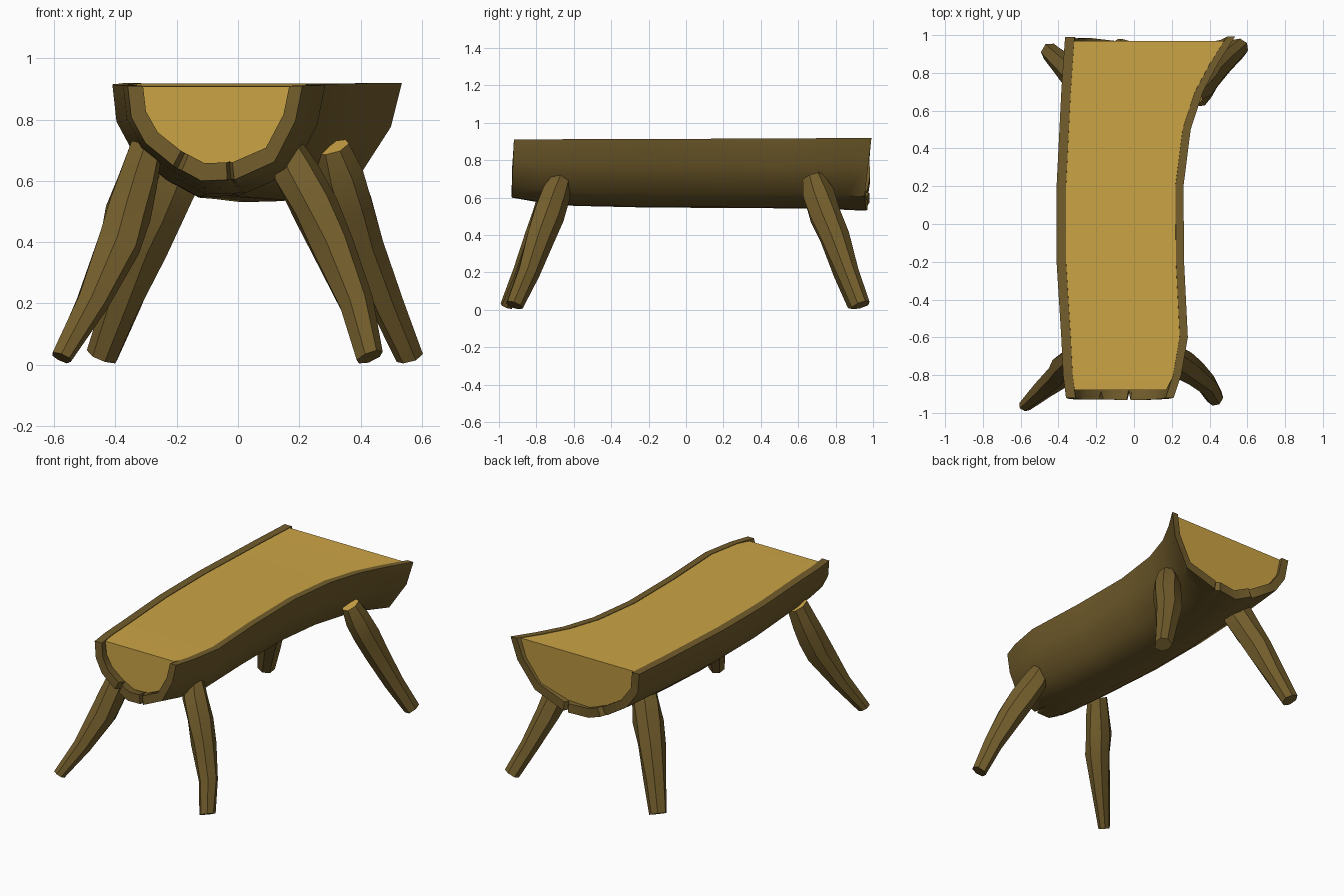
import bpy, bmesh, math, random
from mathutils import Vector

if "Cube" in bpy.data.objects:
    bpy.data.objects.remove(bpy.data.objects["Cube"])

random.seed(4)


def material(name, rgb):
    m = bpy.data.materials.new(name)
    m.diffuse_color = (*rgb, 1)
    m.use_nodes = True
    m.node_tree.nodes["Principled BSDF"].inputs["Base Color"].default_value = m.diffuse_color
    return m


BARK = material("bark", (0.17, 0.11, 0.025))
WOOD = material("cut wood", (0.60, 0.37, 0.06))


def make_object(name, bm, mats, angle):
    bmesh.ops.recalc_face_normals(bm, faces=bm.faces[:])
    me = bpy.data.meshes.new(name)
    bm.to_mesh(me)
    bm.free()
    for m in mats:
        me.materials.append(m)
    ob = bpy.data.objects.new(name, me)
    bpy.context.collection.objects.link(ob)
    bpy.ops.object.select_all(action='DESELECT')
    bpy.context.view_layer.objects.active = ob
    ob.select_set(True)
    bpy.ops.object.shade_smooth_by_angle(angle=math.radians(angle))
    return ob


def loft(bm, rings):
    """Join closed rings with quads, leaving the ends open."""
    vs = [[bm.verts.new(p) for p in r] for r in rings]
    n = len(vs[0])
    for a, b in zip(vs, vs[1:]):
        for i in range(n):
            j = (i + 1) % n
            bm.faces.new((a[i], a[j], b[j], b[i]))
    return vs


# Log stations: y, left x, right x, lowest z
STATIONS = [(-0.92, -0.36, 0.21, 0.60), (-0.80, -0.375, 0.25, 0.577),
            (-0.60, -0.385, 0.285, 0.556), (-0.20, -0.41, 0.265, 0.547),
            (0.20, -0.41, 0.262, 0.545), (0.50, -0.395, 0.30, 0.543),
            (0.70, -0.385, 0.365, 0.54), (0.85, -0.375, 0.445, 0.535),
            (0.97, -0.365, 0.535, 0.53)]
# Half-round profile: across, depth, push at the front end, push at the back end
PROFILE = [(0, 0, 0, .02), (.02, .33, -.005, .01), (.10, .60, -.01, .015),
           (.26, .84, -.01, .0), (.285, .87, .035, -.01), (.31, .89, -.01, .01),
           (.42, 1, -.01, -.015), (.57, .99, -.012, .0), (.59, .98, .035, -.025),
           (.61, .99, -.012, -.005), (.84, .80, -.01, -.015), (.96, .37, -.005, .005),
           (1, 0, 0, .022)]


def section(k, inset, top):
    y, xl, xr, zb = STATIONS[k]
    xl, xr, zb = xl + inset, xr - inset * 0.85, zb + inset * 1.15
    pts = []
    for u, d, f, b in PROFILE:
        push = f if k == 0 else b if k == len(STATIONS) - 1 else 0
        pts.append(Vector((xl + (xr - xl) * u, y + push, top - d * (top - zb))))
    return pts


# Bark shell
bm = bmesh.new()
last = len(STATIONS) - 1
rings = []
for k in range(last + 1):
    top = 0.91 + 0.01 * k / last
    rings.append(section(k, 0, top) + section(k, 0.05, top)[::-1])
vs = loft(bm, rings)
n = len(PROFILE)
for ring in (vs[0], vs[-1]):
    for i in range(n - 1):
        bm.faces.new((ring[i], ring[i + 1], ring[2 * n - 2 - i], ring[2 * n - 1 - i]))
make_object("log_bark", bm, [BARK], 40)

# Wooden core with recessed ends
bm = bmesh.new()
rings = []
for k in range(last + 1):
    top = 0.907 + 0.01 * k / last
    ring = section(k, 0.047, top)
    for p in ring:
        if k == 0:
            p.y = -0.88
        elif k == last:
            p.y = 0.97 - 0.1 * (top - p.z)
    rings.append(ring)
vs = loft(bm, rings)
bm.faces.new(vs[0])
bm.faces.new(vs[-1])
make_object("log_core", bm, [WOOD], 35)


# Legs: rough tapering branches with a cut wood top
def leg(name, path, radii, sides=7):
    path = [Vector(p) for p in path]
    quat = (path[-1] - path[0]).to_track_quat('Z', 'Y')
    lump = [random.uniform(0.9, 1.1) for _ in range(sides)]
    rings = []
    for c, r in zip(path, radii):
        ring = []
        for i in range(sides):
            a = math.tau * i / sides
            s = r * lump[i] * random.uniform(0.92, 1.08)
            ring.append(c + quat @ Vector((s * math.cos(a), s * math.sin(a), 0)))
        rings.append(ring)
    bm = bmesh.new()
    vs = loft(bm, rings)
    bm.faces.new(vs[0]).material_index = 1
    foot = bm.faces.new(vs[-1])
    low = min(v.co.z for v in foot.verts)
    for v in foot.verts:
        v.co.z += 0.004 - low
    make_object(name, bm, [BARK, WOOD], 32)


RADII = (0.06, 0.08, 0.083, 0.078, 0.06, 0.05)
leg("front_right_leg", [(0.16, -0.67, 0.70), (0.19, -0.70, 0.62), (0.25, -0.74, 0.51),
                        (0.31, -0.785, 0.39), (0.385, -0.845, 0.20), (0.43, -0.92, 0.03)], RADII)
leg("front_left_leg", [(-0.30, -0.69, 0.70), (-0.33, -0.72, 0.60), (-0.36, -0.75, 0.50),
                       (-0.39, -0.79, 0.39), (-0.475, -0.87, 0.20), (-0.575, -0.96, 0.04)],
    (0.06, 0.073, 0.08, 0.074, 0.055, 0.036))
leg("back_right_leg", [(0.31, 0.68, 0.71), (0.34, 0.71, 0.62), (0.375, 0.75, 0.51),
                       (0.41, 0.80, 0.39), (0.485, 0.87, 0.20), (0.56, 0.935, 0.03)], RADII)
leg("back_left_leg", [(-0.18, 0.68, 0.69), (-0.21, 0.71, 0.60), (-0.255, 0.75, 0.50),
                      (-0.305, 0.79, 0.39), (-0.375, 0.85, 0.20), (-0.44, 0.91, 0.03)], RADII)
